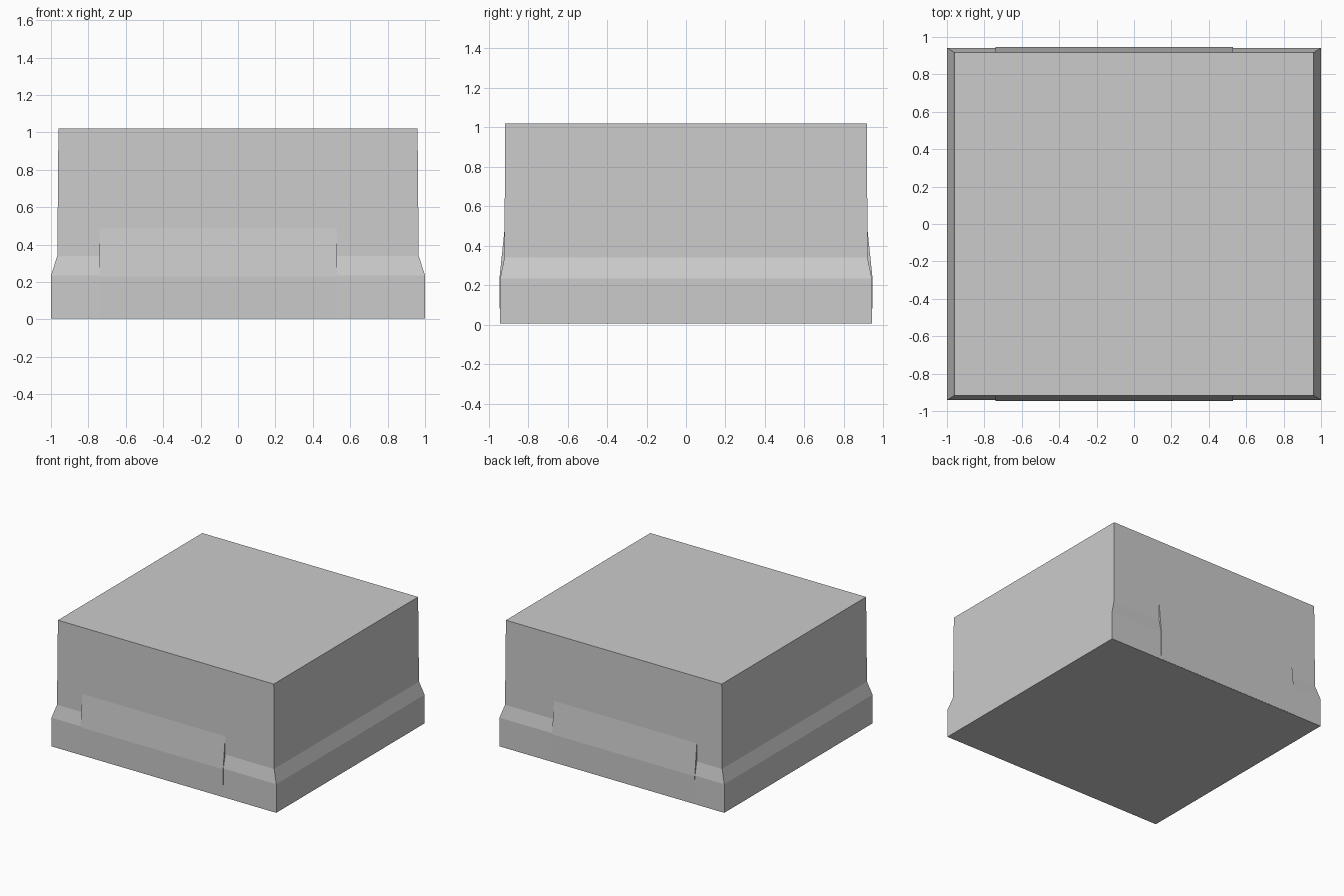
import bpy, bmesh

if "Cube" in bpy.data.objects:
    bpy.data.objects.remove(bpy.data.objects["Cube"])


def make_object(name, rings):
    """Loft a closed solid through equal-length vertex rings."""
    bm = bmesh.new()
    loops = [[bm.verts.new(p) for p in ring] for ring in rings]
    for a, b in zip(loops, loops[1:]):
        n = len(a)
        for i in range(n):
            bm.faces.new((a[i], a[(i + 1) % n], b[(i + 1) % n], b[i]))
    bm.faces.new(loops[0][::-1])
    bm.faces.new(loops[-1])
    bmesh.ops.recalc_face_normals(bm, faces=bm.faces)
    mesh = bpy.data.meshes.new(name)
    bm.to_mesh(mesh)
    bm.free()
    obj = bpy.data.objects.new(name, mesh)
    bpy.context.collection.objects.link(obj)
    return obj


def rectangle(hx, hy, z):
    return [(-hx, -hy, z), (hx, -hy, z), (hx, hy, z), (-hx, hy, z)]


# Block with a wider plinth and a short sloped shoulder
levels = [(1.0, 0.942, 0.005), (1.0, 0.942, 0.235),
          (0.966, 0.92, 0.34), (0.96, 0.917, 1.02)]
block = make_object("block_body", [rectangle(*lv) for lv in levels])

# Long sloped panels on the front and back, covering the shoulder
profile = [(0.90, 0.008), (0.943, 0.008), (0.946, 0.23), (0.919, 0.49), (0.90, 0.49)]
for name, side in (("front_panel", -1), ("back_panel", 1)):
    make_object(name, [[(x, side * y, z) for y, z in profile] for x in (-0.74, 0.53)])
